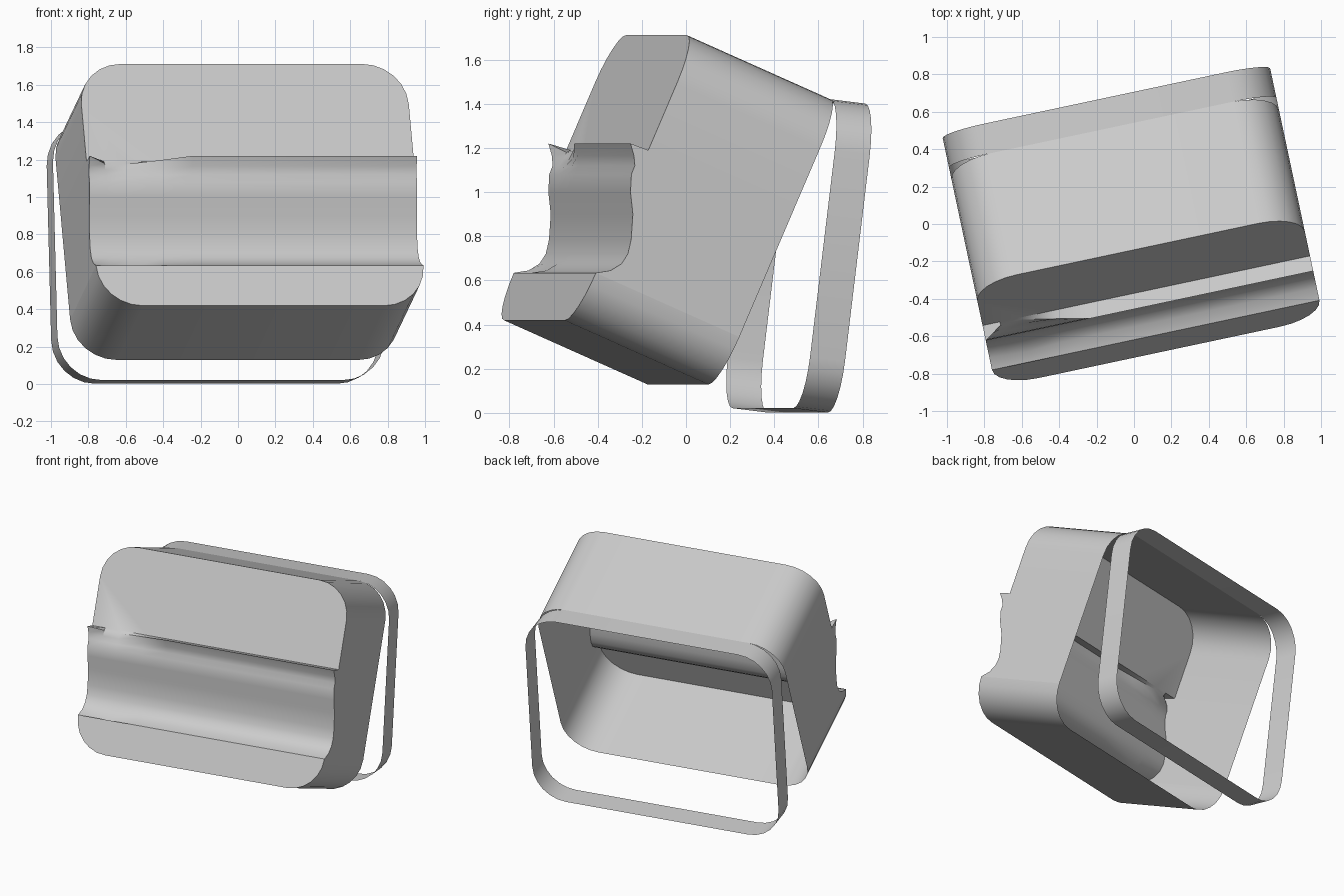
import bpy, bmesh, math
from mathutils import Vector, Matrix

cube = bpy.data.objects.get("Cube")
if cube:
    bpy.data.objects.remove(cube)

HALF_W, HALF_H, RADIUS, DEPTH, BAND = 0.895, 0.705, 0.235, 0.725, 0.163
YAW, TILT, LID_TILT = math.radians(12), math.radians(23.6), math.radians(7)

grey = bpy.data.materials.new("light_grey")
grey.use_nodes = True
COLOUR = (0.6, 0.6, 0.6, 1)
grey.diffuse_color = COLOUR
grey.node_tree.nodes["Principled BSDF"].inputs["Base Color"].default_value = COLOUR


def frame(centre, tilt):
    """Local x is width, y is depth, z is height."""
    return (Matrix.Translation(centre) @ Matrix.Rotation(YAW, 4, "Z")
            @ Matrix.Rotation(-tilt, 4, "X"))


def corner(sx, sz, steps=6):
    """Arc points (x, z) running from the side wall to the top or bottom."""
    pts = []
    for i in range(steps + 1):
        t = math.pi / 2 * i / steps
        pts.append((sx * (HALF_W - RADIUS + RADIUS * math.cos(t)),
                    sz * (HALF_H - RADIUS + RADIUS * math.sin(t))))
    return pts


def finish(name, bm, matrix):
    bmesh.ops.recalc_face_normals(bm, faces=bm.faces)
    mesh = bpy.data.meshes.new(name)
    bm.to_mesh(mesh)
    bm.free()
    obj = bpy.data.objects.new(name, mesh)
    bpy.context.collection.objects.link(obj)
    obj.matrix_world = matrix
    mesh.materials.append(grey)
    bpy.ops.object.select_all(action="DESELECT")
    obj.select_set(True)
    bpy.context.view_layer.objects.active = obj
    bpy.ops.object.shade_smooth_by_angle(angle=math.radians(35))
    return obj


def loft(bm, front, depth):
    """Walls from a closed front loop back to a flat rear edge."""
    back = [bm.verts.new((v.co.x, depth, v.co.z)) for v in front]
    n = len(front)
    for i in range(n):
        j = (i + 1) % n
        bm.faces.new((front[i], front[j], back[j], back[i]))


# Housing: an open-backed rounded box with a scooped, lipped front
housing_centre = Vector((0.077, -0.41, 1.065))
housing_frame = frame(housing_centre, TILT)

# Scoop profile in upright (depth, height) steps, turned into the tilted frame
scoop = [(-0.19, -0.43), (-0.12, -0.42), (-0.07, -0.39), (-0.04, -0.345),
         (-0.025, -0.28), (-0.017, -0.165), (-0.028, -0.065), (-0.024, 0.015),
         (-0.008, 0.055), (-0.012, 0.1), (-0.028, 0.155), (0.044, 0.125)]
c, s = math.cos(TILT), math.sin(TILT)
profile = [Vector((c * h - s * v, s * h + c * v)) for h, v in scoop]
profile[0].x = profile[-1].x = 0
profile[-1].y += 0.004

# Columns across the front: position, dent of the lip, dent of the lower edge
columns = [(-HALF_W, 0, 0), (-0.8, 0.9, 0.5), (-0.69, 1, 1),
           (-0.5, 0.5, 0), (-0.33, 0, 0), (HALF_W, 0, 0)]
BASE = 7

bm = bmesh.new()
grid = []
for x, lip, low in columns:
    column = []
    for i, p in enumerate(profile):
        q = p.copy()
        if i > BASE:
            t = min(1, (i - BASE) / 3.5)
            q = p.lerp(profile[BASE].lerp(profile[-1], t), lip)
        elif i < 2:
            q.y -= 0.03 * low
        column.append(bm.verts.new((x, q.x, q.y)))
    grid.append(column)
for left, right in zip(grid, grid[1:]):
    for i in range(len(profile) - 1):
        bm.faces.new((left[i], right[i], right[i + 1], left[i + 1]))


def arc_verts(sx, sz):
    return [bm.verts.new((x, 0, z)) for x, z in corner(sx, sz)]


top_arch = arc_verts(1, 1) + arc_verts(-1, 1)[::-1]
low_arch = arc_verts(-1, -1) + arc_verts(1, -1)[::-1]
bm.faces.new(top_arch + [col[-1] for col in grid])
bm.faces.new(low_arch + [col[0] for col in reversed(grid)])
loft(bm, grid[-1] + top_arch + grid[0][::-1] + low_arch, DEPTH)
finish("housing", bm, housing_frame)

# Rear rim: a thin band hinged on the top rear edge of the housing
hinge = housing_frame @ Vector((0, DEPTH, HALF_H))
lid_up = frame(Vector(), LID_TILT) @ Vector((0, 0, HALF_H))
bm = bmesh.new()
outline = corner(1, 1) + corner(-1, 1)[::-1] + corner(-1, -1) + corner(1, -1)[::-1]
loft(bm, [bm.verts.new((x, 0, z)) for x, z in outline], BAND)
finish("rear_rim", bm, frame(hinge - lid_up, LID_TILT))
